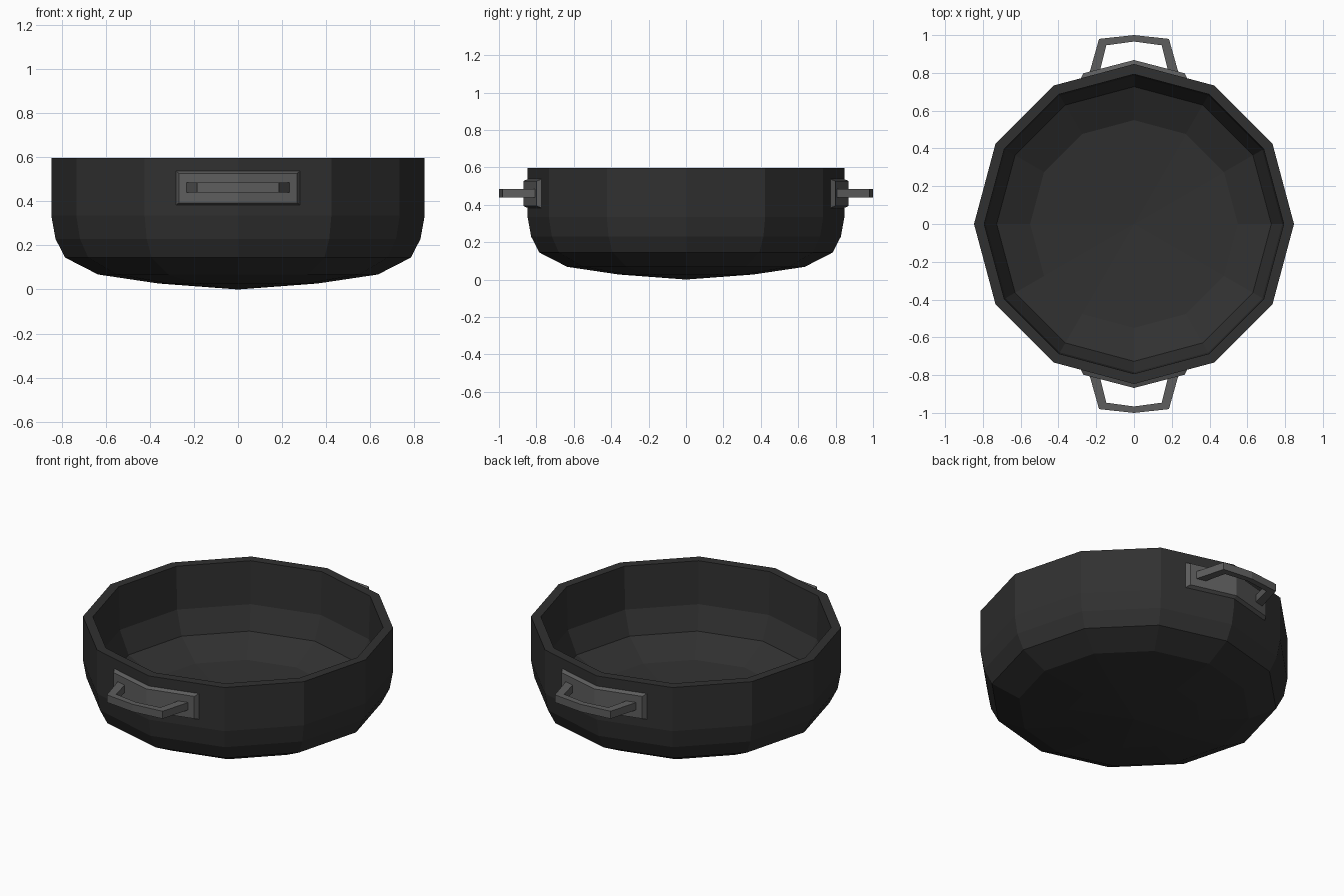
import bpy, bmesh
from math import sin, cos, pi

if "Cube" in bpy.data.objects:
    bpy.data.objects.remove(bpy.data.objects["Cube"])


def material(name, v):
    m = bpy.data.materials.new(name)
    m.diffuse_color = (v, v, v, 1)
    m.use_nodes = True
    m.node_tree.nodes["Principled BSDF"].inputs["Base Color"].default_value = m.diffuse_color
    return m


def finish(name, bm, mat):
    bmesh.ops.recalc_face_normals(bm, faces=bm.faces)
    me = bpy.data.meshes.new(name)
    bm.to_mesh(me)
    bm.free()
    me.materials.append(mat)
    ob = bpy.data.objects.new(name, me)
    bpy.context.collection.objects.link(ob)
    return ob


def loft(name, sections, mat):
    """Skin a list of equal-length point loops and cap both ends."""
    bm = bmesh.new()
    rings = [[bm.verts.new(p) for p in s] for s in sections]
    n = len(rings[0])
    for a, b in zip(rings, rings[1:]):
        for i in range(n):
            j = (i + 1) % n
            bm.faces.new((a[i], a[j], b[j], b[i]))
    bm.faces.new(rings[0])
    bm.faces.new(rings[-1])
    return finish(name, bm, mat)


iron = material("dark_iron", 0.03)
steel = material("grey_steel", 0.11)

# Pan body: 12-sided lathe, outside bottom -> rim -> inside bottom
SIDES = 12
profile = [(0, 0), (0.36, 0.027), (0.635, 0.068), (0.785, 0.145), (0.828, 0.23),
           (0.847, 0.335), (0.847, 0.597), (0.793, 0.597), (0.785, 0.34),
           (0.727, 0.205), (0.55, 0.115), (0, 0.07)]
bm = bmesh.new()
rings = []
for r, z in profile:
    if r == 0:
        rings.append([bm.verts.new((0, 0, z))] * SIDES)
    else:
        rings.append([bm.verts.new((r * cos(2 * pi * i / SIDES), r * sin(2 * pi * i / SIDES), z))
                      for i in range(SIDES)])
for a, b in zip(rings, rings[1:]):
    for i in range(SIDES):
        j = (i + 1) % SIDES
        bm.faces.new(list(dict.fromkeys((a[i], a[j], b[j], b[i]))))
finish("pan_body", bm, iron)

# Handles and their bent mounting plates, front and back
for side, s in (("front", -1), ("back", 1)):
    plate = [(-0.285, 0.765, -0.268, 0.798), (0, 0.84, 0, 0.868), (0.285, 0.765, 0.268, 0.798)]
    loft(side + "_handle_plate",
         [[(xb, s * yb, 0.38), (xf, s * yf, 0.393), (xf, s * yf, 0.527), (xb, s * yb, 0.54)]
          for xb, yb, xf, yf in plate], steel)

    grip = [(0.24, 0.785, 0.187, 0.785), (0.185, 0.98, 0.147, 0.946), (0, 1.0, 0, 0.966)]
    grip += [(-xo, yo, -xi, yi) for xo, yo, xi, yi in reversed(grip[:2])]
    loft(side + "_handle",
         [[(xo, s * yo, 0.44), (xi, s * yi, 0.44), (xi, s * yi, 0.485), (xo, s * yo, 0.485)]
          for xo, yo, xi, yi in grip], steel)
